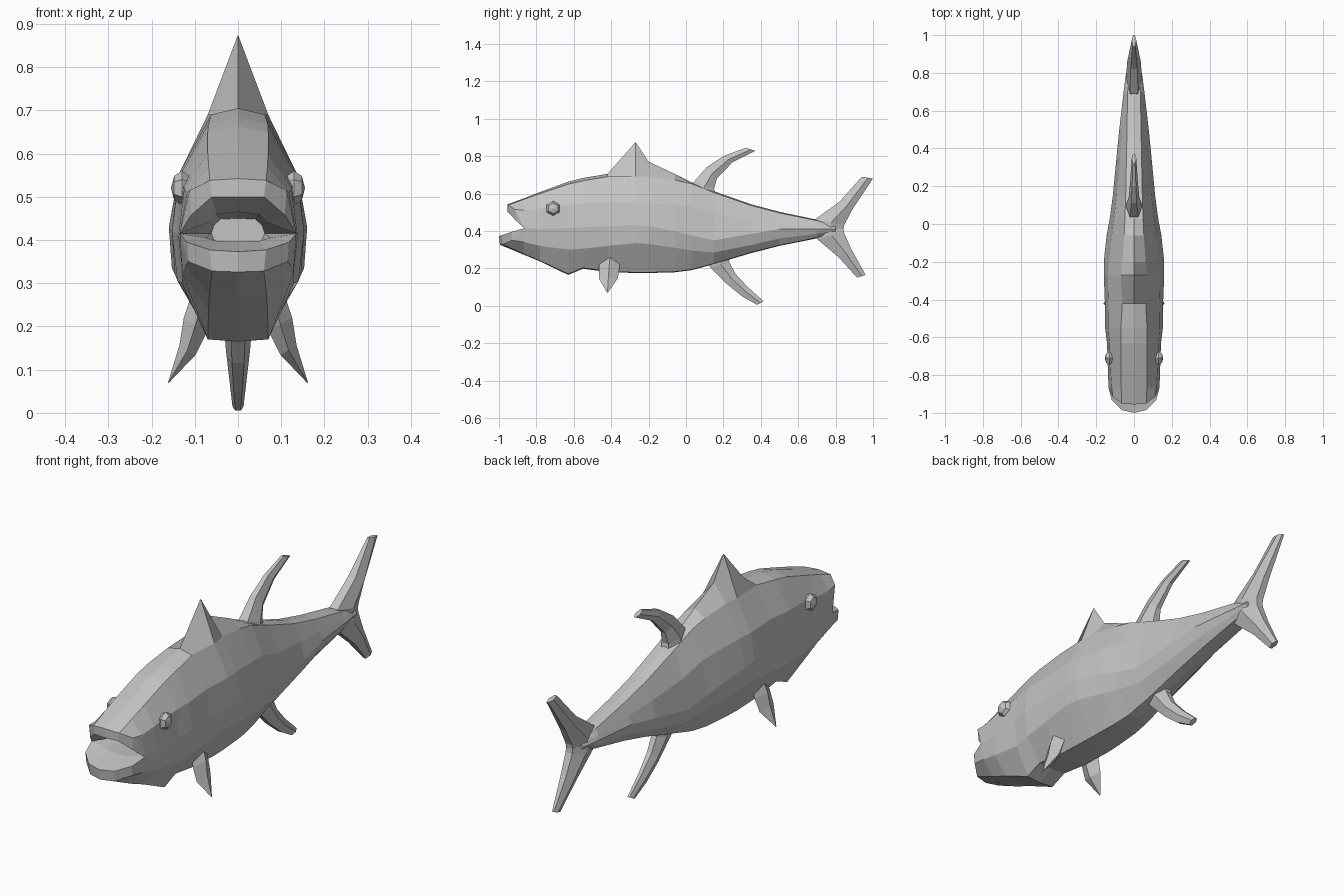
import bpy, bmesh, math
from mathutils import Vector

grey = bpy.data.materials.new("fish_grey")
grey.diffuse_color = (0.55, 0.55, 0.55, 1)


def finish(bm, name):
    bmesh.ops.remove_doubles(bm, verts=bm.verts, dist=0.0005)
    bmesh.ops.dissolve_degenerate(bm, edges=bm.edges, dist=0.0005)
    bmesh.ops.holes_fill(bm, edges=bm.edges, sides=0)
    bmesh.ops.recalc_face_normals(bm, faces=bm.faces)
    me = bpy.data.meshes.new(name)
    bm.to_mesh(me)
    bm.free()
    me.materials.append(grey)
    ob = bpy.data.objects.new(name, me)
    bpy.context.collection.objects.link(ob)
    return ob


def add_grid(bm, rows, closed=False, flip=1):
    """Skin a list of equally long point rows."""
    grid = [[bm.verts.new((p[0] * flip, p[1], p[2])) for p in r] for r in rows]
    n = len(rows[0])
    for a, b in zip(grid, grid[1:]):
        for i in range(n if closed else n - 1):
            j = (i + 1) % n
            bm.faces.new((a[i], a[j], b[j], b[i]))


# Body stations, upper half: y, ridge z, then shoulder, side and widest (x, z)
UPPER = [
    (-.865, .575, .068, .570, .118, .510, .135, .415),
    (-.78, .608, .070, .600, .124, .520, .138, .410),
    (-.63, .663, .070, .650, .130, .540, .143, .415),
    (-.55, .683, .069, .668, .137, .545, .153, .420),
    (-.42, .705, .062, .690, .136, .555, .154, .425),
    (-.27, .875, .070, .690, .138, .550, .160, .430),
    (-.20, .770, .062, .690, .133, .550, .160, .425),
    (-.06, .705, .052, .672, .118, .540, .145, .400),
    (.03, .660, .048, .652, .106, .530, .128, .375),
    (.15, .612, .044, .605, .092, .490, .112, .350),
    (.35, .542, .040, .535, .074, .460, .093, .385),
    (.50, .502, .037, .496, .062, .445, .078, .410),
    (.70, .460, .034, .455, .046, .430, .055, .410),
    (.80, .430, .020, .428, .034, .420, .042, .410),
]
# Lower half: low side (x, z), belly edge (x, z), keel z
LOWER = [
    (.122, .340, .066, .275, .272),
    (.128, .320, .068, .240, .237),
    (.130, .300, .070, .170, .165),
    (.140, .305, .070, .202, .198),
    (.146, .320, .070, .184, .180),
    (.153, .335, .070, .178, .175),
    (.150, .330, .068, .178, .175),
    (.128, .310, .060, .182, .179),
    (.110, .295, .052, .193, .190),
    (.092, .285, .044, .226, .223),
    (.075, .325, .038, .285, .282),
    (.062, .360, .035, .323, .320),
    (.046, .385, .032, .364, .360),
    (.034, .400, .020, .392, .390),
]
CORNER, THROAT = (.135, -.865, .415), (.062, -.68, .415)
upper = [  # throat roof, palate, lip edge, lip front
    [(0, -.68, .45), (.04, -.68, .448), (.055, -.68, .435), THROAT],
    [(0, -.86, .465), (.05, -.86, .46), (.07, -.86, .44), CORNER],
    [(0, -.955, .50), (.060, -.95, .50), (.108, -.912, .458), CORNER],
    [(0, -.955, .542), (.065, -.95, .538), (.112, -.915, .515), CORNER],
]
lower = [  # throat floor, mouth floor, lip edge, chin
    [THROAT, (.055, -.68, .40), (.04, -.68, .392), (0, -.68, .39)],
    [CORNER, (.075, -.86, .405), (.05, -.87, .398), (0, -.87, .396)],
    [CORNER, (.118, -.932, .395), (.065, -.985, .377), (0, -1, .373)],
    [CORNER, (.115, -.930, .350), (.060, -.980, .328), (0, -.995, .326)],
]
for (y, zt, xa, za, xb, zb, xc, zc), (xd, zd, xe, ze, zk) in zip(UPPER, LOWER):
    upper.append([(0, y, zt), (xa, y, za), (xb, y, zb), (xc, y, zc)])
    lower.append([(xc, y, zc), (xd, y, zd), (xe, y, ze), (0, y, zk)])

bm = bmesh.new()
for side in (1, -1):
    add_grid(bm, upper, flip=side)
    add_grid(bm, lower, flip=side)
finish(bm, "body")


def centre_fin(name, sections):
    """Fin in the middle plane: leading (y, z), trailing (y, z), half width."""
    rings = []
    for ly, lz, ty, tz, w in sections:
        my, mz = ly * .45 + ty * .55, lz * .45 + tz * .55
        rings.append([(-w * .5, ly, lz), (w * .5, ly, lz), (w, my, mz),
                      (w * .4, ty, tz), (-w * .4, ty, tz), (-w, my, mz)])
    bm = bmesh.new()
    add_grid(bm, rings, closed=True)
    finish(bm, name)


centre_fin("rear_dorsal_fin", [(.02, .62, .16, .58, .046), (.04, .66, .15, .625, .044),
                               (.11, .74, .165, .68, .028), (.20, .80, .25, .768, .02),
                               (.32, .845, .37, .828, .012)])
centre_fin("anal_fin", [(.10, .25, .24, .29, .036), (.13, .205, .23, .235, .034),
                        (.22, .115, .265, .17, .028), (.30, .05, .33, .10, .02),
                        (.38, .005, .415, .024, .013)])
centre_fin("upper_tail_fin", [(.67, .40, .84, .39, .036), (.69, .462, .845, .43, .042),
                              (.82, .555, .89, .515, .036), (.94, .69, 1.0, .68, .012)])
centre_fin("lower_tail_fin", [(.67, .42, .84, .43, .036), (.70, .358, .845, .39, .042),
                              (.82, .255, .885, .30, .034), (.915, .15, .96, .165, .012)])

# Paired fins and eyes
for side, label in ((1, "right"), (-1, "left")):
    rings = []
    for x, y, z, half_len, half_thick in ((.085, -.405, .25, .05, .03), (.098, -.41, .205, .055, .032),
                                          (.117, -.415, .145, .05, .022), (.161, -.42, .07, .002, .001)):
        out = Vector((.85, 0, .5)) * half_thick
        rings.append([(x, y - half_len, z), (x + out.x, y, z + out.z),
                      (x, y + half_len, z), (x - out.x, y, z - out.z)])
    bm = bmesh.new()
    add_grid(bm, rings, closed=True, flip=side)
    finish(bm, label + "_pectoral_fin")

    bm = bmesh.new()
    bmesh.ops.create_uvsphere(bm, u_segments=6, v_segments=4, radius=1)
    for v in bm.verts:  # pole points sideways
        x, y, z = v.co
        v.co = (side * (.13 + z * .025), -.71 + x * .04, .52 + y * .04)
    finish(bm, label + "_eye")
